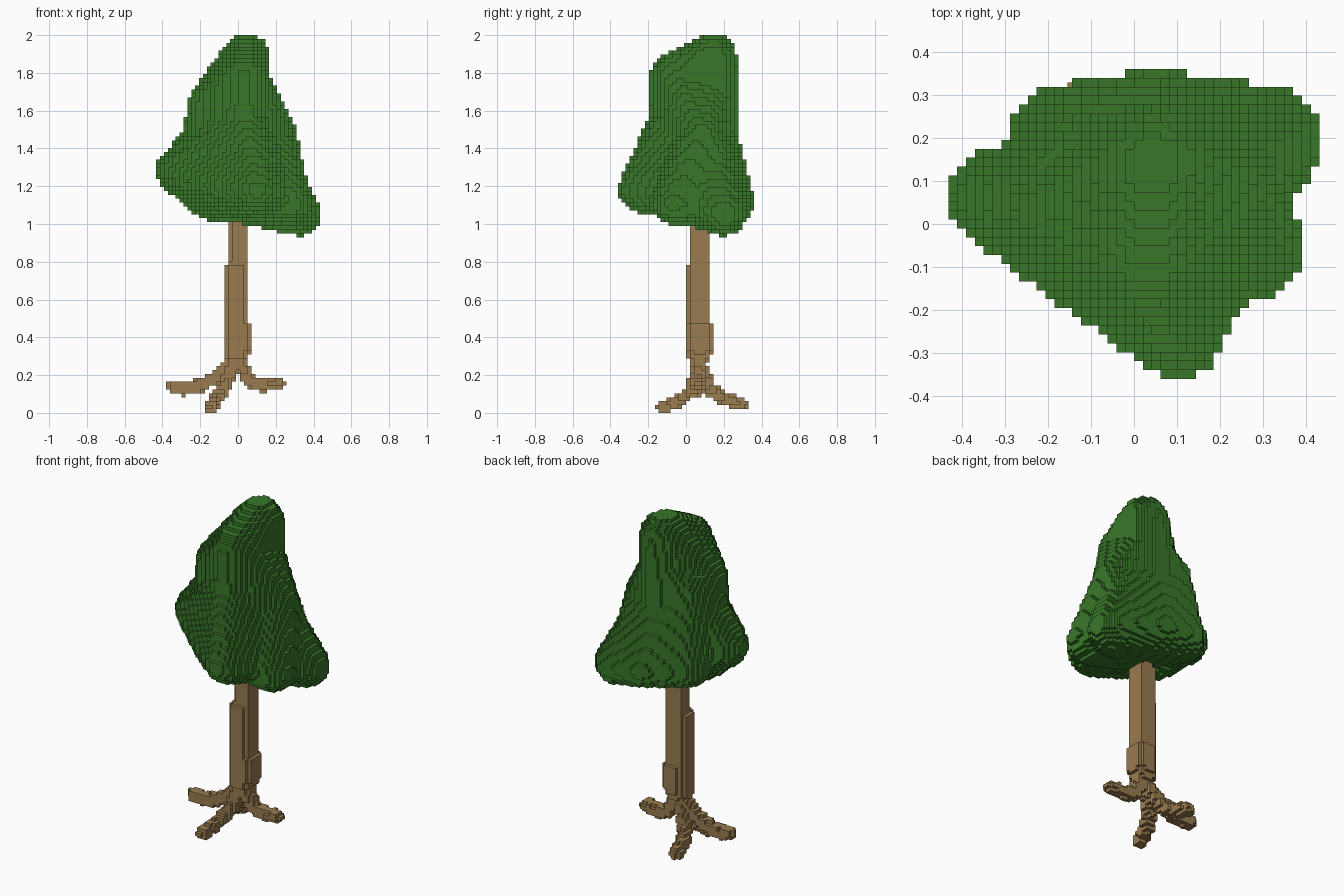
import bpy, bmesh, math
from mathutils import Vector
from mathutils.bvhtree import BVHTree

cube = bpy.data.objects.get("Cube")
if cube:
    bpy.data.objects.remove(cube)

H = 2 / 97                      # block size
NX, NY, NZ = 42, 35, 97         # block grid


def material(name, rgb):
    m = bpy.data.materials.new(name)
    m.use_nodes = True
    m.diffuse_color = (*rgb, 1)
    m.node_tree.nodes["Principled BSDF"].inputs["Base Color"].default_value = (*rgb, 1)
    return m


def ball_points(ball, grow, n=140):
    x, y, z, r = ball
    for i in range(n):
        c = 1 - (2 * i + 1) / n
        s, a = math.sqrt(1 - c * c), i * 2.39996
        yield Vector((x, y, z)) + Vector((s * math.cos(a), s * math.sin(a), c)) * (r + grow)


def fill_hull(cells, balls, grow=0.0):
    """Add every block whose centre lies in the convex hull of the balls."""
    bm = bmesh.new()
    for b in balls:
        for p in ball_points(b, grow):
            bm.verts.new(p)
    bmesh.ops.convex_hull(bm, input=bm.verts[:])
    tree = BVHTree.FromBMesh(bm)
    bm.free()
    for i in range(NX):
        for j in range(NY):
            x, y = (i + 0.5 - NX / 2) * H, (j + 0.5 - NY / 2) * H
            top = tree.ray_cast(Vector((x, y, 3)), Vector((0, 0, -1)))[0]
            low = tree.ray_cast(Vector((x, y, -1)), Vector((0, 0, 1)))[0]
            if top and low:
                first = max(0, math.ceil(low.z / H - 0.5))
                last = min(NZ - 1, math.floor(top.z / H - 0.5))
                cells.update((i, j, k) for k in range(first, last + 1))


def build_blocks(name, cells, mat, shift=0.0):
    """Mesh the exposed faces of a set of blocks."""
    verts, faces = {}, []
    for c in sorted(cells):
        for axis in range(3):
            for side in (0, 1):
                n = list(c)
                n[axis] += 2 * side - 1
                if tuple(n) in cells:
                    continue
                u, v = (axis + 1) % 3, (axis + 2) % 3
                face = []
                for du, dv in ((0, 0), (1, 0), (1, 1), (0, 1)):
                    p = list(c)
                    p[axis] += side
                    p[u] += du
                    p[v] += dv
                    face.append(verts.setdefault(tuple(p), len(verts)))
                faces.append(face if side else face[::-1])
    co = [((x - NX / 2) * H + shift, (y - NY / 2) * H + shift, z * H) for x, y, z in verts]
    me = bpy.data.meshes.new(name)
    me.from_pydata(co, [], faces)
    me.materials.append(mat)
    ob = bpy.data.objects.new(name, me)
    bpy.context.collection.objects.link(ob)


# Foliage masses: x, y, z, radius
apex = (.045, .14, 1.88, .125)
front_shoulder = (.03, -.07, 1.79, .115)
front_mid = (.03, -.07, 1.55, .12)
side_shoulder = (-.15, .03, 1.64, .11)
back_shoulder = (-.14, .13, 1.59, .11)
neck = (.04, .14, 1.68, .13)
mid = (.175, .08, 1.47, .13)
back_mid = (.04, .14, 1.45, .13)
left_mid = (-.16, .06, 1.45, .13)
low = (.18, .06, 1.28, .13)
back_right_low = (.2, .15, 1.28, .12)
left_lobe = (-.32, .065, 1.28, .11)
back_left_lobe = (-.175, .21, 1.17, .11)
back_right_lobe = (.32, .2, 1.055, .115)
back_lobe = (.06, .24, 1.12, .115)
front_lobe = (.1, -.245, 1.18, .11)
front_right_lobe = (.275, -.065, 1.11, .11)
front_fill = (.17, -.09, 1.15, .11)
front_left_fill = (-.09, -.1, 1.2, .115)
right_lobe = (.26, .07, 1.1, .105)
under = (-.14, .02, 1.13, .11)
under_mid = (.06, .04, 1.11, .11)

foliage = set()
for group in (
    (apex, front_shoulder, side_shoulder, neck),
    (front_shoulder, front_mid, side_shoulder, back_shoulder, neck,
     mid, back_mid, left_mid, under, under_mid),
    (front_mid, mid, back_mid, low, back_right_low, under_mid),
    (front_lobe, front_fill, front_mid, low, under_mid),
    (front_right_lobe, front_fill, right_lobe, low, mid, under_mid),
    (back_right_lobe, right_lobe, low, back_right_low, back_lobe, under_mid),
    (back_left_lobe, back_lobe, back_mid, left_mid, back_shoulder, under_mid),
    (back_lobe, back_mid, back_right_low, under_mid),
    (left_lobe, front_left_fill, front_lobe, under, front_mid, left_mid),
    (left_lobe, under, left_mid, (-.18, .13, 1.2, .08)),
):
    fill_hull(foliage, group, 0.006)
build_blocks("foliage", foliage, material("leaf green", (.04, .185, .022)))

# Trunk: stacked shafts with rounded corners
trunk = set()
for x0, x1, y0, y1, z0, z1, r in ((-.061, .042, .012, .114, .27, 1.02, .03),
                                  (-.083, .042, -.011, .114, .27, .81, .05),
                                  (-.065, .064, -.011, .136, .29, .5, .055)):
    fill_hull(trunk, [(x, y, z, r) for x in (x0 + r, x1 - r)
                      for y in (y0 + r, y1 - r) for z in (z0 + r, z1 - r)])

# Roots: bent limbs spreading from the trunk foot
roots = (
    ((-.03, .055, .27), (-.11, .06, .2), (-.21, .06, .145), (-.3, .06, .125), (-.35, .06, .14)),
    ((0, .055, .26), (.05, .06, .17), (.12, .06, .145), (.205, .05, .16)),
    ((-.04, .05, .25), (-.09, .03, .13), (-.13, -.04, .065), (-.16, -.135, .03)),
    ((-.04, .06, .25), (-.09, .11, .13), (-.13, .19, .075), (-.15, .28, .045)),
)
for path in roots:
    for n, (a, b) in enumerate(zip(path, path[1:])):
        fill_hull(trunk, ((*a, .042 if n == 0 else .036), (*b, .036)))
build_blocks("trunk_and_roots", trunk, material("bark brown", (.32, .2, .08)), H / 2)
